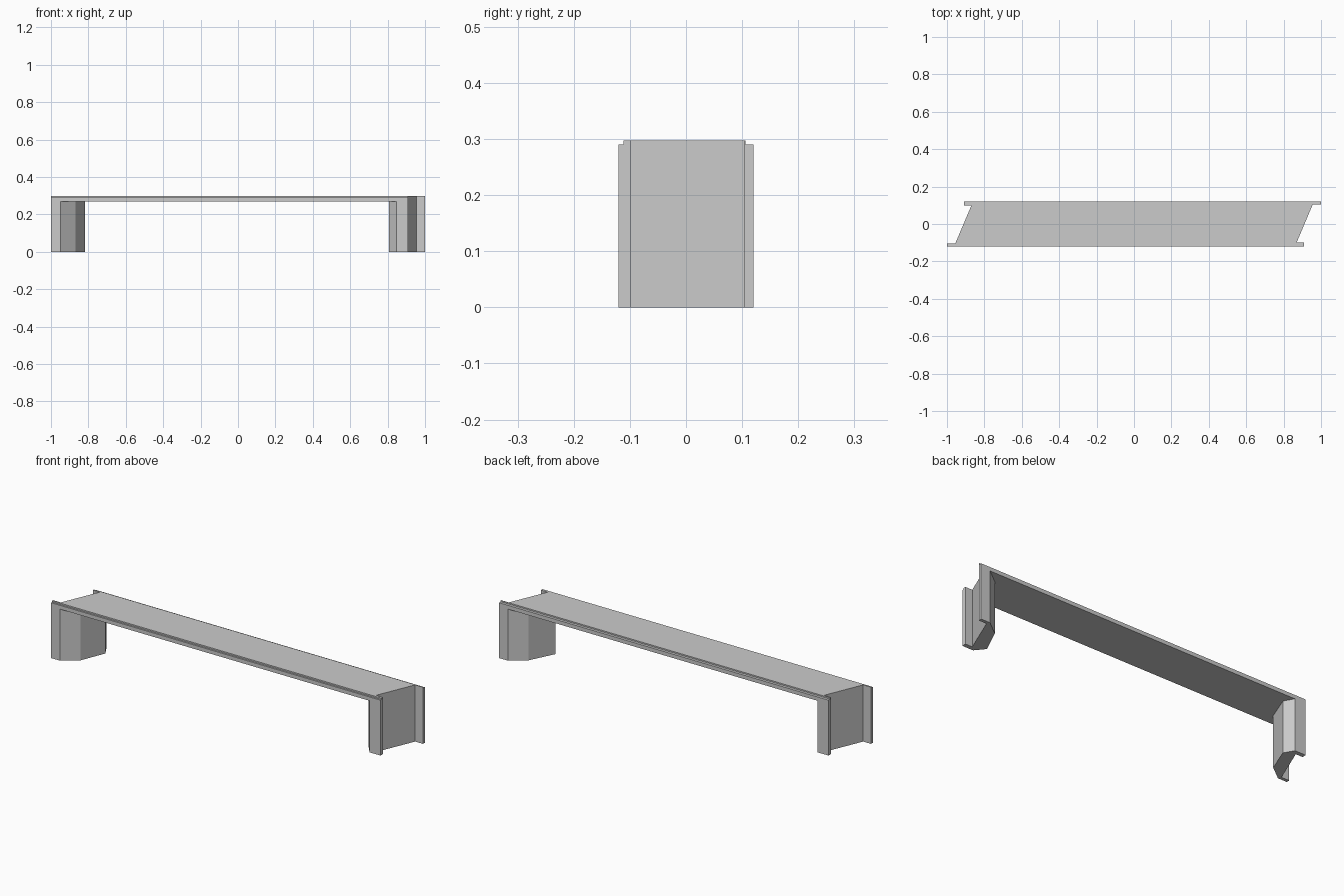
import bpy, bmesh

if "Cube" in bpy.data.objects:
    bpy.data.objects.remove(bpy.data.objects["Cube"])

LINTEL_Z = 0.27


def stack(name, levels, cap_top=True):
    """Skin a closed plan outline through a list of (outline, z) levels."""
    bm = bmesh.new()
    rings = [[bm.verts.new((x, y, z)) for x, y in pts] for pts, z in levels]
    for a, b in zip(rings, rings[1:]):
        n = len(a)
        for i in range(n):
            j = (i + 1) % n
            bm.faces.new((a[i], a[j], b[j], b[i]))
    bm.faces.new(rings[0][::-1])
    if cap_top:
        bm.faces.new(rings[-1])
    mesh = bpy.data.meshes.new(name)
    bm.to_mesh(mesh)
    bm.free()
    obj = bpy.data.objects.new(name, mesh)
    bpy.context.collection.objects.link(obj)
    return obj


def turn(points):
    """Rotate a plan half a turn about the centre."""
    return [(-x, -y) for x, y in points]


# Outer skewed end with its front and back flanges (left side, back to front)
def left_end(back, front):
    return [(-0.91, back), (-0.91, 0.098), (-0.87, 0.098),
            (-0.955, -0.103), (-1.0, -0.103), (-1.0, front)]


# Inner splayed reveal of the left jamb, front to back
def reveal(nose):
    return [(-0.948, -0.12), (-0.87, -0.06), (nose, 0.07), (-0.847, 0.12)]


# Jambs: same section, turned half round for the right side
left = left_end(0.12, -0.12) + reveal(-0.818)
right = turn(left_end(0.12, -0.12) + reveal(-0.806))
for name, plan in (("left_jamb", left), ("right_jamb", right)):
    stack(name, [(plan, 0.0), (plan, LINTEL_Z)], cap_top=False)

# Lintel: skewed slab with a small rebate along both long top edges
full = left_end(0.12, -0.12) + turn(left_end(0.12, -0.12))
inset = left_end(0.106, -0.111) + turn(left_end(0.111, -0.106))
stack("lintel", [(full, LINTEL_Z), (full, 0.29), (inset, 0.29), (inset, 0.297)])
